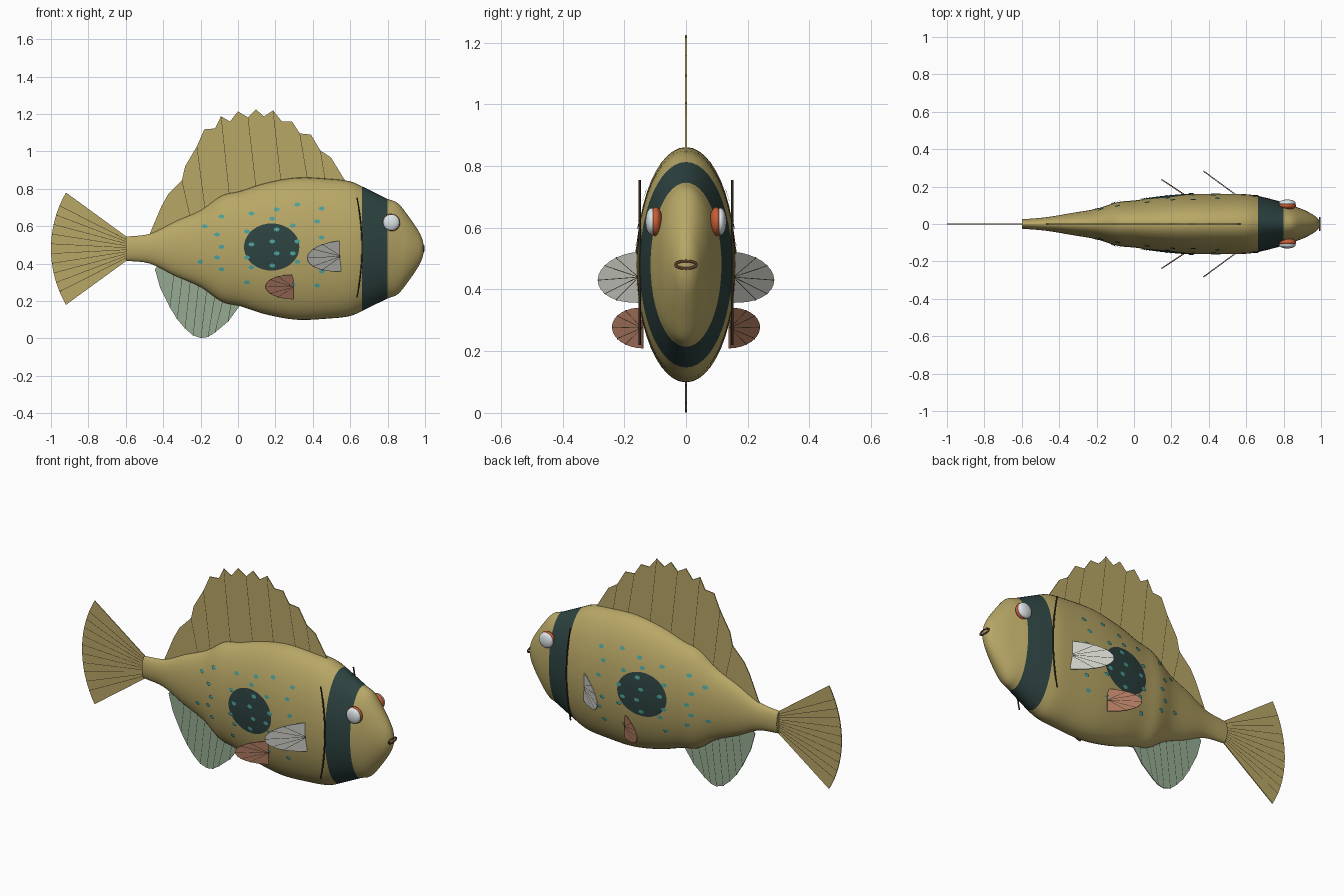
import bpy, bmesh, math
from mathutils import Vector

if "Cube" in bpy.data.objects:
    bpy.data.objects.remove(bpy.data.objects["Cube"])

def mat(name, r, g, b):
    m = bpy.data.materials.new(name)
    m.diffuse_color = (r, g, b, 1)
    m.use_nodes = True
    m.node_tree.nodes["Principled BSDF"].inputs["Base Color"].default_value = m.diffuse_color
    return m

OLIVE = mat("olive", .479, .386, .133)
BAND = mat("dark_teal", .026, .056, .052)
GREEN = mat("sage_green", .30, .41, .285)
SALMON = mat("salmon", .42, .19, .115)
PALE = mat("pale_grey", .60, .61, .56)
WHITE = mat("eye_white", .72, .78, .80)
ORANGE = mat("orange", .58, .11, .035)
CYAN = mat("cyan", .07, .36, .34)
DARK = mat("dark_brown", .045, .032, .018)
MOUTH = mat("mouth_brown", .11, .045, .025)

ZC = .48  # height of the body axis
# body stations: x, half width, half height
ST = [(-.6, .025, .064), (-.47, .036, .080), (-.337, .058, .145), (-.2, .082, .205),
      (-.086, .117, .284), (.01, .127, .307), (.144, .146, .350), (.315, .160, .380),
      (.49, .161, .373), (.6, .159, .360), (.663, .150, .333), (.80, .115, .266),
      (.855, .095, .243), (.91, .075, .176), (.965, .045, .095), (.985, .027, .052), (.995, .008, .012)]

def section(x):
    """Half width and half height of the body at x (smooth interpolation)."""
    x = min(max(x, ST[0][0]), ST[-1][0])
    i = max(k for k in range(len(ST) - 1) if ST[k][0] <= x)
    a, b = ST[i], ST[i + 1]
    p, n = ST[max(i - 1, 0)], ST[min(i + 2, len(ST) - 1)]
    d = b[0] - a[0]
    t = (x - a[0]) / d
    out = []
    for c in (1, 2):
        m0 = (b[c] - p[c]) / (b[0] - p[0]) * d
        m1 = (n[c] - a[c]) / (n[0] - a[0]) * d
        out.append((2*t**3 - 3*t**2 + 1)*a[c] + (t**3 - 2*t**2 + t)*m0
                   + (3*t**2 - 2*t**3)*b[c] + (t**3 - t**2)*m1)
    return out

def side_point(x, z, s, lift):
    w, h = section(x)
    return Vector((x, s * (w * math.sqrt(max(0, 1 - ((z - ZC) / h)**2)) + lift), z))

def finish(name, bm, mats, smooth=True):
    me = bpy.data.meshes.new(name)
    bm.normal_update()
    bm.to_mesh(me)
    bm.free()
    ob = bpy.data.objects.new(name, me)
    bpy.context.collection.objects.link(ob)
    for m in mats:
        me.materials.append(m)
    for p in me.polygons:
        p.use_smooth = smooth
    return ob

def tubes(name, paths, radius, m, cyclic=False):
    """Thin round tubes along the given paths, as one mesh."""
    cu = bpy.data.curves.new(name, 'CURVE')
    cu.dimensions = '3D'
    cu.bevel_depth = radius
    cu.bevel_resolution = 1
    for pts in paths:
        sp = cu.splines.new('POLY')
        sp.points.add(len(pts) - 1)
        for q, v in zip(sp.points, pts):
            q.co = (*v, 1)
        sp.use_cyclic_u = cyclic
    cu.materials.append(m)
    ob = bpy.data.objects.new(name, cu)
    bpy.context.collection.objects.link(ob)
    bpy.ops.object.select_all(action='DESELECT')
    bpy.context.view_layer.objects.active = ob
    ob.select_set(True)
    bpy.ops.object.convert(target='MESH')

def fin(name, base, edge, m, rays):
    """Thin sheet between a base line and a free edge, with raised rays."""
    bm = bmesh.new()
    rows = [(bm.verts.new(a), bm.verts.new(b)) for a, b in zip(base, edge)]
    for (a, b), (c, d) in zip(rows, rows[1:]):
        bm.faces.new((a, b, d, c))
    ob = finish(name, bm, [m], False)
    mod = ob.modifiers.new("thickness", 'SOLIDIFY')
    mod.thickness = .005
    mod.offset = 0
    tubes(name + "_rays", rays, .0032, DARK)

# body, with the dark head band on the faces between two stations
bm = bmesh.new()
N, SUB = 48, 4
xs = [a[0] + (b[0] - a[0]) * k / SUB for a, b in zip(ST, ST[1:]) for k in range(SUB)] + [ST[-1][0]]
rings = []
for x in xs:
    w, h = section(x)
    rings.append([bm.verts.new((x, w * math.cos(2*math.pi*k/N), ZC + h * math.sin(2*math.pi*k/N)))
                  for k in range(N)])
for r, q, x0, x1 in zip(rings, rings[1:], xs, xs[1:]):
    for k in range(N):
        f = bm.faces.new((r[k], r[(k+1) % N], q[(k+1) % N], q[k]))
        f.material_index = int(.663 < (x0 + x1) / 2 < .80)
bm.faces.new(rings[0][::-1])
bm.faces.new(rings[-1])
bmesh.ops.recalc_face_normals(bm, faces=bm.faces)
body = finish("body", bm, [OLIVE, BAND])
bpy.context.view_layer.objects.active = body
body.select_set(True)
bpy.ops.object.shade_smooth_by_angle(angle=math.radians(50))

# dorsal fin with a jagged edge
tips = [(-.48, .54), (-.41, .706), (-.374, .77), (-.30, .845), (-.283, .92), (-.22, 1.027),
        (-.18, 1.118), (-.123, 1.123), (-.09, 1.187), (-.043, 1.16), (0, 1.214), (.053, 1.182),
        (.096, 1.225), (.139, 1.187), (.187, 1.219), (.235, 1.16), (.289, 1.16), (.33, 1.096),
        (.39, 1.09), (.44, 1.005), (.497, .968), (.572, .845)]
edge = [Vector((x, 0, z)) for x, z in tips]
base = []
for i, (x, z) in enumerate(tips):
    bx = x + .045 * min(1, i / 3, (len(tips) - 1 - i) / 3)
    base.append(Vector((bx, 0, ZC + .92 * section(bx)[1])))
fin("dorsal_fin", base, edge, OLIVE, [(base[i], edge[i]) for i in (3, 5, 8, 11, 14, 17, 19)])

# tail fin: a fan
base, edge = [], []
for i in range(25):
    t = i / 12 - 1
    a = math.radians(30 * t)
    base.append(Vector((-.59, 0, ZC + .06 * t)))
    edge.append(Vector((-.4 - .6 * math.cos(a), 0, ZC + .6 * math.sin(a))))
fin("tail_fin", base, edge, OLIVE, [(base[i], edge[i]) for i in range(3, 22, 2)])

# anal fin: a rounded lobe
low = [(-.444, .37), (-.417, .273), (-.364, .166), (-.325, .103), (-.283, .053), (-.24, .016),
       (-.198, .002), (-.16, .008), (-.123, .032), (-.053, .09), (.01, .176)]
edge = [Vector((x, 0, z)) for x, z in low]
base = []
for i in range(len(low)):
    x = -.43 + .44 * i / (len(low) - 1)
    base.append(Vector((x, 0, ZC - .92 * section(x)[1])))
fin("anal_fin", base, edge, GREEN, [(base[i], edge[i]) for i in range(2, 10)])

# paired parts
dots = {-.19: (.60, .41), -.10: (.652, .556, .49, .433, .37),
        .06: (.668, .572, .503, .433, .38, .30), .195: (.69, .64, .583, .519, .455, .39),
        .305: (.716, .604, .519, .455, .41, .289), .435: (.695, .626, .54, .42, .358, .283)}

def patch(bm, x, z, rx, rz, s, lift, nr, ns):
    """Round plate that follows the body side."""
    prev = [bm.verts.new(side_point(x, z, s, lift))] * ns
    for r in range(1, nr + 1):
        ring = [bm.verts.new(side_point(x + rx*r/nr*math.cos(2*math.pi*k/ns),
                                        z + rz*r/nr*math.sin(2*math.pi*k/ns), s, lift)) for k in range(ns)]
        for k in range(ns):
            j = (k + 1) % ns
            vs = [prev[k], ring[k], ring[j]] + ([prev[j]] if r > 1 else [])
            bm.faces.new(vs if s < 0 else vs[::-1])
        prev = ring

def eye_part(name, y, r, ry, m):
    bm = bmesh.new()
    bmesh.ops.create_uvsphere(bm, u_segments=24, v_segments=14, radius=1)
    for v in bm.verts:
        v.co = Vector((.82 + r * v.co.x, y + ry * v.co.y, .62 + r * v.co.z))
    finish(name, bm, [m])

def side_fin(name, root, tip, half, m):
    root, tip = Vector(root), Vector(tip)
    base, edge = [], []
    for i in range(17):
        a = math.radians(-90 + 180 * i / 16)
        b = root + Vector((0, 0, half * math.sin(a)))
        base.append(b)
        edge.append(b + (tip - root) * math.cos(a))
    fin(name, base, edge, m, [(root, edge[i]) for i in (3, 5, 8, 11, 13)])

for s, side in ((-1, "right"), (1, "left")):
    eye_part(side + "_eye_rim", s * .098, .047, .022, ORANGE)
    eye_part(side + "_eye", s * .112, .044, .019, WHITE)
    side_fin(side + "_pectoral_fin", (.55, s * .152, .44), (.37, s * .284, .43), .082, PALE)
    side_fin(side + "_pelvic_fin", (.295, s * .14, .275), (.147, s * .238, .278), .066, SALMON)
    tubes(side + "_gill_line", [[(.663 - .027 * t * t, s * .15, .487 + .267 * t)
                                 for t in [k / 8 - 1 for k in range(17)]]], .004, DARK)
    bm = bmesh.new()
    patch(bm, .18, .489, .148, .126, s, .003, 6, 40)
    finish(side + "_side_spot", bm, [BAND])
    bm = bmesh.new()
    for x, zs in dots.items():
        for k, z in enumerate(zs):
            patch(bm, x + .012 * (-1)**k, z, .016, .011, s, .0055, 1, 8)
    finish(side + "_dots", bm, [CYAN])

# mouth ring
tubes("mouth", [[(.993, .034 * math.cos(math.pi*k/12), ZC + .012 * math.sin(math.pi*k/12))
                 for k in range(24)]], .005, MOUTH, True)
